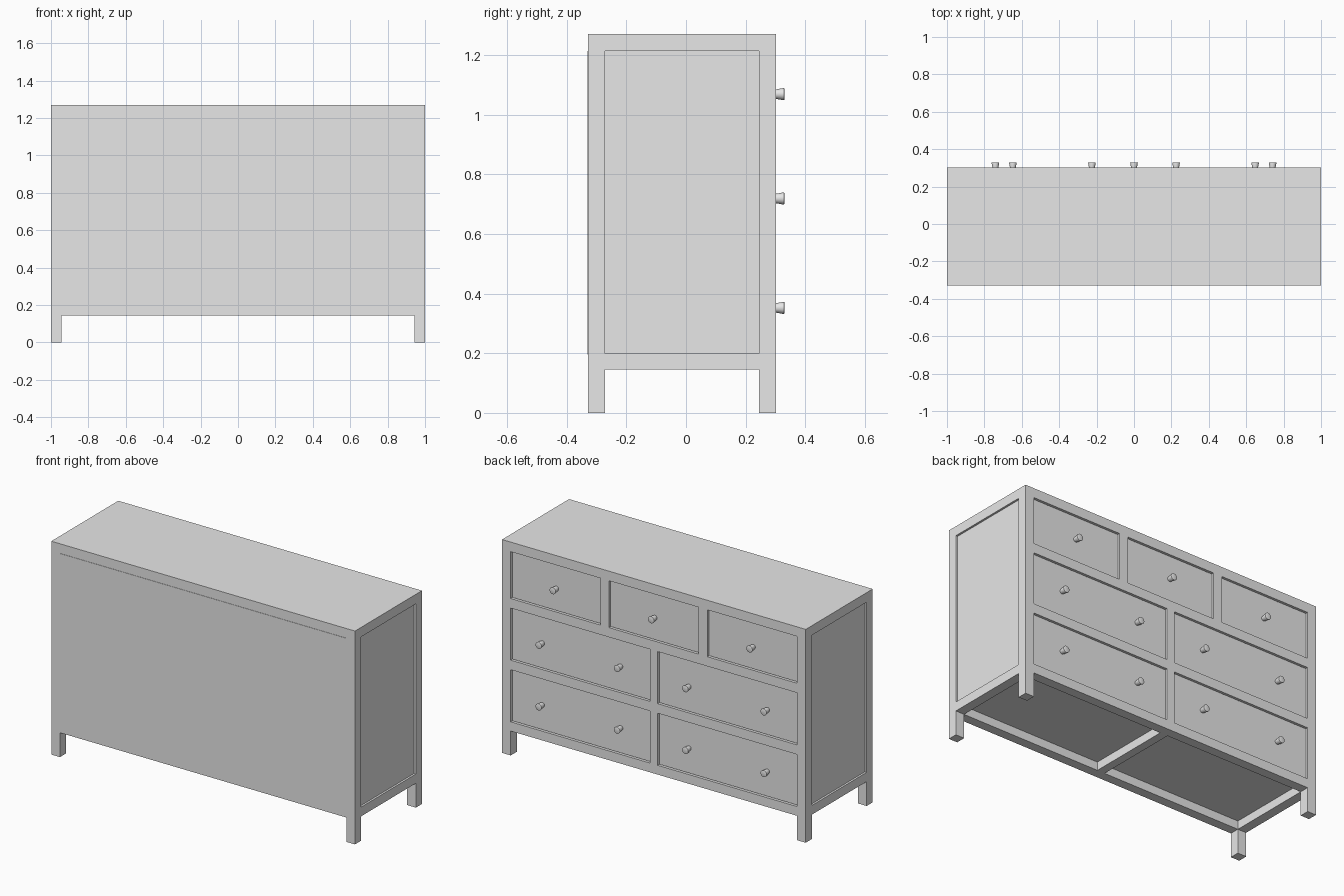
import bpy
import bmesh
from math import radians
from mathutils import Matrix, Vector

if "Cube" in bpy.data.objects:
    bpy.data.objects.remove(bpy.data.objects["Cube"], do_unlink=True)

grey = bpy.data.materials.new("light_grey")
grey.use_nodes = True
colour = (0.8, 0.8, 0.8, 1)
grey.diffuse_color = colour
grey.node_tree.nodes["Principled BSDF"].inputs["Base Color"].default_value = colour

# Overall sizes
FRAME = 0.057
TOP = 1.27
BACK, FACE = -0.328, 0.302      # plain side and drawer side
LEG = 0.145
INNER = 1 - FRAME               # half width between posts
Y0, Y1 = BACK + FRAME, FACE - FRAME
PANEL_LOW, PANEL_HIGH = 0.2, TOP - FRAME
GAP = 0.004


def add_mesh(name, bm):
    mesh = bpy.data.meshes.new(name)
    bm.to_mesh(mesh)
    bm.free()
    mesh.materials.append(grey)
    obj = bpy.data.objects.new(name, mesh)
    bpy.context.collection.objects.link(obj)
    return obj


def box(name, xs, ys, zs):
    low, high = Vector((xs[0], ys[0], zs[0])), Vector((xs[1], ys[1], zs[1]))
    bm = bmesh.new()
    bmesh.ops.create_cube(bm, size=1, matrix=Matrix.Translation((low + high) / 2)
                          @ Matrix.Diagonal((*(high - low), 1)))
    return add_mesh(name, bm)


def cut(target, xs, ys, zs):
    cutter = box("cutter", xs, ys, zs)
    cutter.hide_render = True
    mod = target.modifiers.new("cut", "BOOLEAN")
    mod.operation = "DIFFERENCE"
    mod.solver = "EXACT"
    mod.object = cutter
    bpy.context.view_layer.objects.active = target
    bpy.ops.object.modifier_apply(modifier=mod.name)
    bpy.data.objects.remove(cutter, do_unlink=True)


def knob(name, x, z):
    # Flared round knob pointing out of the drawer
    bm = bmesh.new()
    place = Matrix.Translation((x, FACE + 0.009, z)) @ Matrix.Rotation(radians(-90), 4, "X")
    bmesh.ops.create_cone(bm, cap_ends=True, segments=20, radius1=0.014,
                          radius2=0.021, depth=0.038, matrix=place)
    rim = [e for e in bm.edges if all(v.co.y > FACE + 0.02 for v in e.verts)]
    bmesh.ops.bevel(bm, geom=rim, offset=0.003, segments=2, affect="EDGES", profile=0.5)
    obj = add_mesh(name, bm)
    bpy.ops.object.select_all(action="DESELECT")
    obj.select_set(True)
    bpy.context.view_layer.objects.active = obj
    bpy.ops.object.shade_smooth_by_angle(angle=radians(35))


# Carcass: one block with legs, underside and side panels cut out
carcass = box("carcass", (-1, 1), (BACK, FACE), (0, TOP))
cut(carcass, (-INNER, INNER), (-1, 1), (-0.1, LEG))
cut(carcass, (-2, 2), (Y0, Y1), (-0.1, LEG))
for side in (-1, 1):
    bay = sorted((side * 0.025, side * INNER))
    cut(carcass, bay, (Y0, Y1), (0.05, 0.195))
    recess = sorted((side * 0.988, side * 1.1))
    cut(carcass, recess, (Y0, Y1), (PANEL_LOW, PANEL_HIGH))

# Thin panel on the plain side
box("rear_panel", (-0.945, 0.945), (BACK - 0.002, BACK + 0.004), (0.195, PANEL_HIGH))

# Drawer rows: bottom, top, knob height, (drawer ends, knob positions)
third = (2 * INNER - 2 * FRAME) / 3
small = [((c - third / 2, c + third / 2), [c]) for c in (-third - FRAME, 0, third + FRAME)]
wide = [((-INNER, -0.025), [-0.741, -0.225]), ((0.025, INNER), [0.225, 0.741])]
rows = [(0.934, PANEL_HIGH, 1.069, small, "top"),
        (0.567, 0.877, 0.719, wide, "middle"),
        (PANEL_LOW, 0.51, 0.352, wide, "bottom")]

for low, high, knob_z, drawers, row in rows:
    for i, (xs, knobs) in enumerate(drawers, 1):
        cut(carcass, xs, (FACE - 0.03, FACE + 0.1), (low, high))
        box(f"{row}_drawer_{i}", (xs[0] + GAP, xs[1] - GAP),
            (FACE - 0.031, FACE - 0.01), (low + GAP, high - GAP))
        for k, x in enumerate(knobs, 1):
            knob(f"{row}_drawer_{i}_knob_{k}", x, knob_z)
